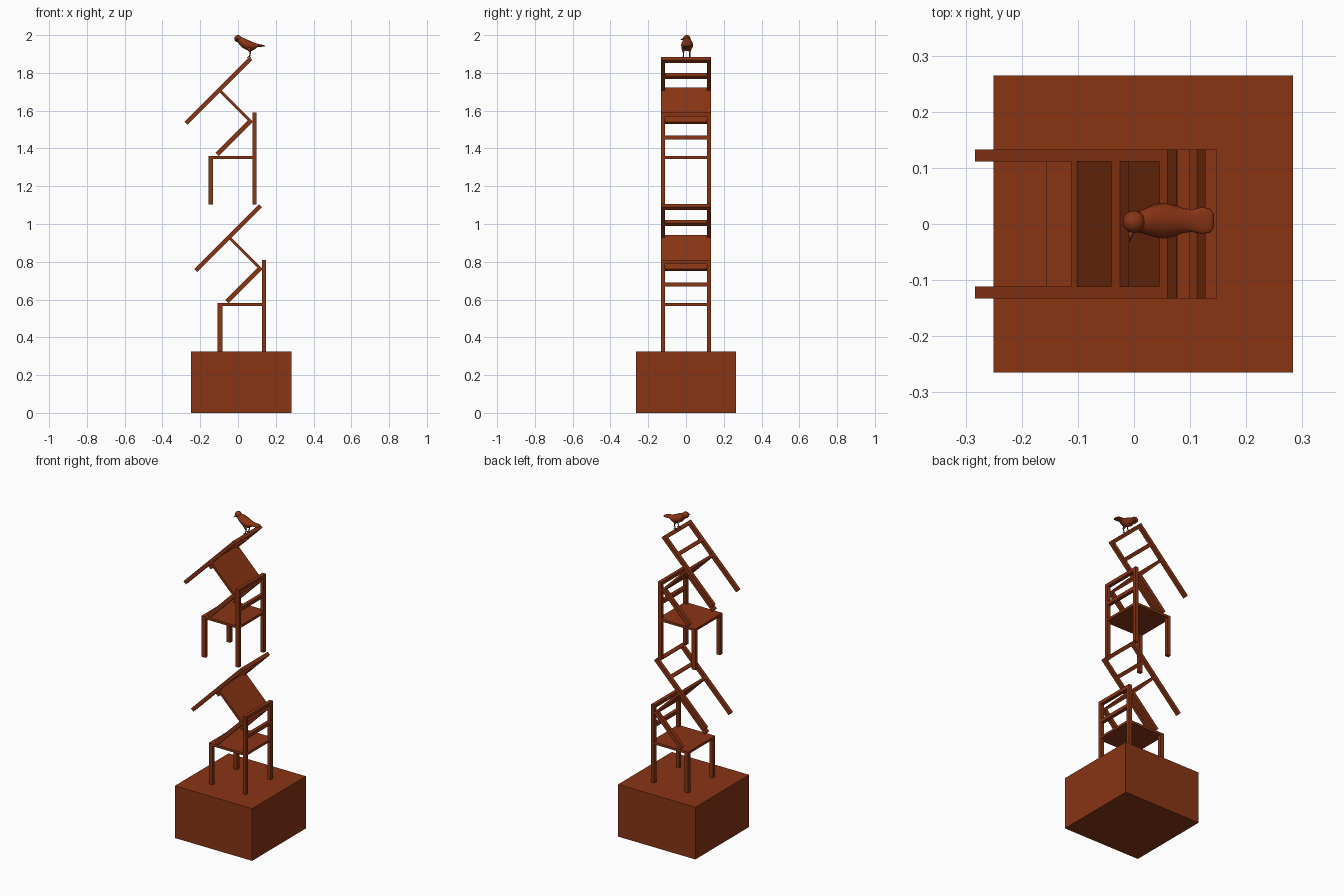
import bpy, bmesh, math
from mathutils import Matrix, Vector

if "Cube" in bpy.data.objects:
    bpy.data.objects.remove(bpy.data.objects["Cube"])

wood = bpy.data.materials.new("red_brown")
wood.diffuse_color = (0.25, 0.035, 0.007, 1)
wood.use_nodes = True
wood.node_tree.nodes["Principled BSDF"].inputs["Base Color"].default_value = wood.diffuse_color


def add_object(name, bm, matrix=Matrix()):
    bmesh.ops.recalc_face_normals(bm, faces=bm.faces)
    mesh = bpy.data.meshes.new(name)
    bm.to_mesh(mesh)
    bm.free()
    mesh.materials.append(wood)
    ob = bpy.data.objects.new(name, mesh)
    ob.matrix_world = matrix
    bpy.context.collection.objects.link(ob)
    return ob


def box(name, xr, yr, zr, matrix=Matrix()):
    lo, hi = Vector((xr[0], yr[0], zr[0])), Vector((xr[1], yr[1], zr[1]))
    bm = bmesh.new()
    bmesh.ops.create_cube(bm, size=1, matrix=Matrix.Translation((lo + hi) / 2)
                          @ Matrix.Diagonal((*(hi - lo), 1)))
    return add_object(name, bm, matrix)


# Chair, local frame: back face at x=0, faces +x, feet on z=0
W, POST, LEG, DEPTH, SEAT, TOP = 0.133, 0.022, 0.025, 0.256, 0.256, 0.485


def chair(prefix, matrix):
    for side, y in (("left", (W - POST, W)), ("right", (-W, POST - W))):
        box(f"{prefix}_back_post_{side}", (0, POST), y, (0, TOP), matrix)
        box(f"{prefix}_front_leg_{side}", (DEPTH - LEG, DEPTH), y, (0, SEAT - 0.015), matrix)
    box(f"{prefix}_seat", (0, DEPTH), (-W, W), (SEAT - 0.015, SEAT), matrix)
    for part, z in (("top_rail", TOP - 0.021), ("middle_rail", 0.344)):
        box(f"{prefix}_{part}", (0, POST), (POST - W, W - POST), (z, z + 0.021), matrix)


def place(x, z, angle, axis):
    return Matrix.Translation((x, 0, z)) @ Matrix.Rotation(math.radians(angle), 4, axis)


# Plinth and the stack of four chairs
box("plinth", (-0.25, 0.283), (-0.265, 0.265), (0, 0.325))
chair("first_chair", place(0.148, 0.325, 180, 'Z'))
chair("second_chair", place(-0.231, 0.762, 45, 'Y'))
chair("third_chair", place(0.099, 1.104, 180, 'Z'))
chair("fourth_chair", place(-0.283, 1.541, 45, 'Y'))


# Bird
def smooth(ob):
    for p in ob.data.polygons:
        p.use_smooth = True


def loft(name, rings, sides=20):
    """Rings of (x, y, z, half width, half height), closed at both ends."""
    bm = bmesh.new()
    loops = []
    for x, y, z, ry, rz in rings:
        loops.append([bm.verts.new((x, y + ry * math.cos(a), z + rz * math.sin(a)))
                      for a in (2 * math.pi * i / sides for i in range(sides))])
    for a, b in zip(loops, loops[1:]):
        for i in range(sides):
            j = (i + 1) % sides
            bm.faces.new((a[i], a[j], b[j], b[i]))
    bm.faces.new(loops[0])
    bm.faces.new(loops[-1])
    ob = add_object(name, bm)
    smooth(ob)
    return ob


def ball(name, centre, radii):
    bm = bmesh.new()
    bmesh.ops.create_uvsphere(bm, u_segments=20, v_segments=12, radius=1,
                              matrix=Matrix.Translation(centre) @ Matrix.Diagonal((*radii, 1)))
    smooth(add_object(name, bm))


def rod(name, a, b, r1, r2, sides=8):
    a, b = Vector(a), Vector(b)
    rot = (b - a).to_track_quat('Z', 'Y').to_matrix().to_4x4()
    bm = bmesh.new()
    bmesh.ops.create_cone(bm, cap_ends=True, segments=sides, radius1=r1, radius2=r2,
                          depth=(b - a).length, matrix=Matrix.Translation((a + b) / 2) @ rot)
    smooth(add_object(name, bm))


loft("bird_body_and_tail", [
    (-0.004, 0.004, 1.977, 0.010, 0.010), (0.006, 0.004, 1.970, 0.018, 0.018),
    (0.020, 0.005, 1.962, 0.023, 0.026), (0.036, 0.006, 1.954, 0.029, 0.028),
    (0.054, 0.006, 1.946, 0.032, 0.028), (0.072, 0.006, 1.941, 0.028, 0.025),
    (0.088, 0.006, 1.942, 0.022, 0.017), (0.103, 0.006, 1.945, 0.020, 0.009),
    (0.122, 0.006, 1.944, 0.024, 0.006), (0.136, 0.006, 1.943, 0.021, 0.004),
    (0.143, 0.006, 1.942, 0.011, 0.002)])
ball("bird_head", (0.0, 0.004, 1.981), (0.020, 0.020, 0.019))
rod("bird_beak", (-0.004, -0.010, 1.980), (-0.008, -0.031, 1.974), 0.007, 0.0008)
for side, s in (("left", 1), ("right", -1)):
    y = 0.003 + 0.017 * s
    rod(f"bird_thigh_{side}", (0.056, y, 1.932), (0.066, y, 1.908), 0.011, 0.004)
    rod(f"bird_shin_{side}", (0.066, y, 1.910), (0.061, y, 1.886), 0.003, 0.003)
    for i, (dx, dy) in enumerate(((-0.012, -0.006), (-0.013, 0), (-0.012, 0.006), (0.009, 0))):
        rod(f"bird_toe_{side}_{i + 1}", (0.061, y, 1.888),
            (0.061 + dx, y + dy, 1.880), 0.0025, 0.0015, 6)
